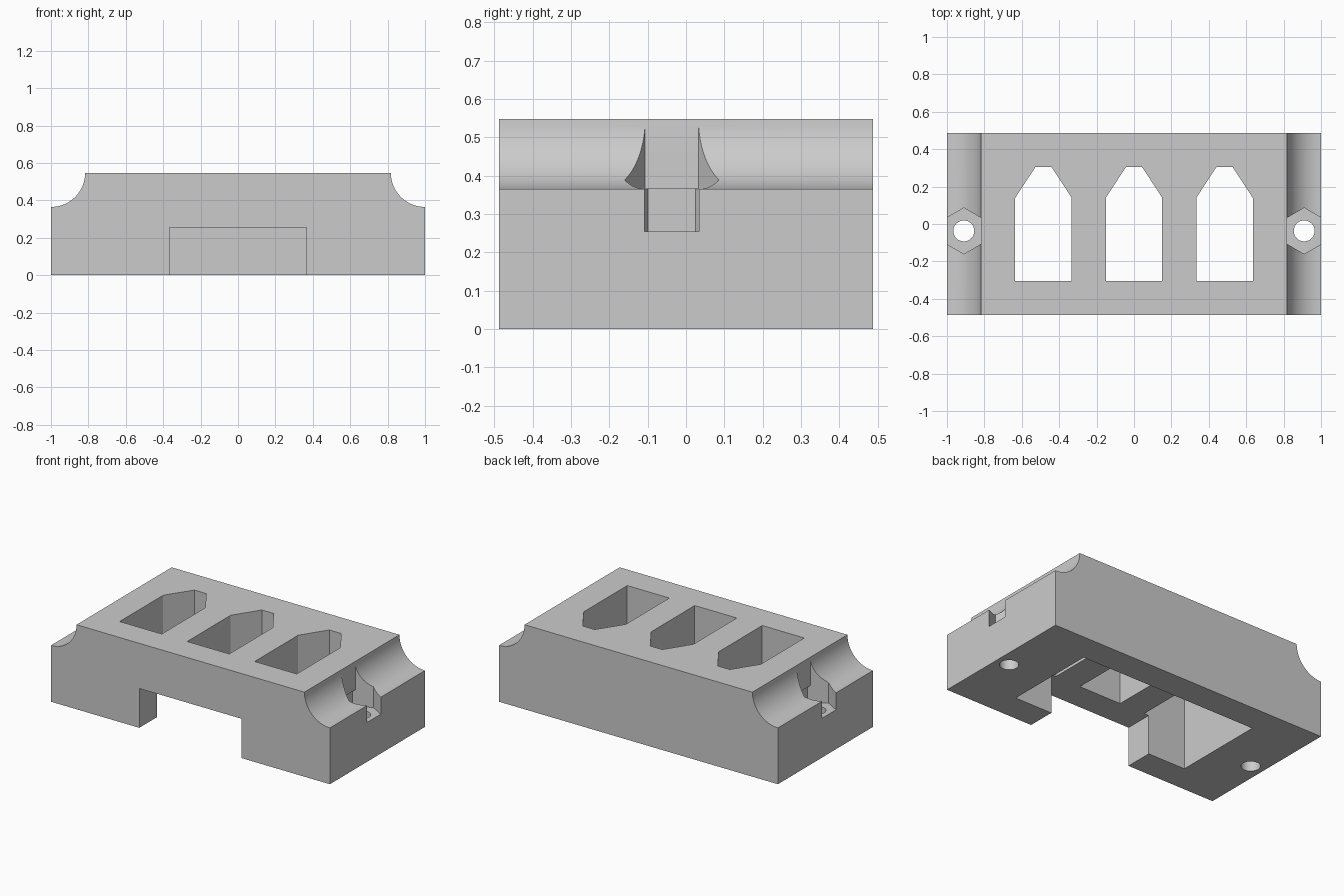
import bpy
import bmesh
import math

cube = bpy.data.objects.get("Cube")
if cube:
    bpy.data.objects.remove(cube, do_unlink=True)

HALF_Y, TOP, SHOULDER = 0.487, 0.548, 0.365
RADIUS = TOP - SHOULDER
CEILING = 0.255
PITCH, WIN = 0.484, 0.151
CAV_X, CAV_Y = PITCH + WIN, 0.305
BOLT_X, BOLT_Y, HEX = 0.91, -0.037, 0.123

grey = bpy.data.materials.new("light_grey")
grey.use_nodes = True
grey.diffuse_color = (0.6, 0.6, 0.6, 1)
grey.node_tree.nodes["Principled BSDF"].inputs["Base Color"].default_value = (0.6, 0.6, 0.6, 1)


def prism(name, points, low, high, upright=False):
    """Extrude an outline along z, or along y when upright."""
    bm = bmesh.new()
    place = (lambda a, b, h: (a, h, b)) if upright else (lambda a, b, h: (a, b, h))
    face = bm.faces.new([bm.verts.new(place(a, b, low)) for a, b in points])
    grown = bmesh.ops.extrude_face_region(bm, geom=[face])["geom"]
    shift = place(0, 0, high - low)
    bmesh.ops.translate(bm, vec=shift, verts=[v for v in grown if isinstance(v, bmesh.types.BMVert)])
    bmesh.ops.recalc_face_normals(bm, faces=bm.faces)
    mesh = bpy.data.meshes.new(name)
    bm.to_mesh(mesh)
    bm.free()
    mesh.materials.append(grey)
    obj = bpy.data.objects.new(name, mesh)
    bpy.context.collection.objects.link(obj)
    return obj


def box(x0, x1, y0, y1):
    return [(x0, y0), (x1, y0), (x1, y1), (x0, y1)]


# Body with a concave quarter-round along each upper end
arc = [(1 + RADIUS * math.cos(a), TOP + RADIUS * math.sin(a))
       for a in (math.radians(270 - 90 * i / 20) for i in range(21))]
outline = [(-1, 0), (1, 0)] + arc + [(-x, z) for x, z in reversed(arc)]
body = prism("holder_body", outline, -HALF_Y, HALF_Y, upright=True)
bpy.context.view_layer.objects.active = body
body.select_set(True)


def cut(points, low, high):
    cutter = prism("cutter", points, low, high)
    cutter.hide_render = True
    mod = body.modifiers.new("cut", "BOOLEAN")
    mod.operation = "DIFFERENCE"
    mod.solver = "EXACT"
    mod.object = cutter
    bpy.ops.object.modifier_apply(modifier=mod.name)
    bpy.data.objects.remove(cutter, do_unlink=True)


# Three pointed windows
for cx in (-PITCH, 0, PITCH):
    cut([(cx - WIN, -CAV_Y), (cx + WIN, -CAV_Y), (cx + WIN, 0.14),
         (cx + 0.043, CAV_Y), (cx - 0.043, CAV_Y), (cx - WIN, 0.14)], -0.1, 0.7)

# Underside cavity and its opening through the front wall
opening = 0.367
cut([(-CAV_X, -CAV_Y), (-opening, -CAV_Y), (-opening, -0.6), (opening, -0.6),
     (opening, -CAV_Y), (CAV_X, -CAV_Y), (CAV_X, CAV_Y), (-CAV_X, CAV_Y)], -0.1, CEILING)

# Hexagonal nut pockets and bolt holes at both ends
flat = HEX * math.cos(math.radians(30))
inner = 0.092
side = HEX - inner * math.tan(math.radians(30))
for s in (-1, 1):
    def at(points):
        return [(s * (BOLT_X + x), BOLT_Y + y) for x, y in points]

    outer = [(0, -HEX), (flat, -HEX / 2), (flat, HEX / 2), (0, HEX)]
    cut(at(outer + [(-inner, side), (-inner, -side)]), SHOULDER, 0.7)
    cut(at(outer + [(-flat, HEX / 2), (-flat, -HEX / 2)]), CEILING, SHOULDER)
    ring = [(0.056 * math.cos(math.tau * i / 32), 0.056 * math.sin(math.tau * i / 32)) for i in range(32)]
    cut(at(ring), -0.1, 0.4)

bpy.ops.object.shade_smooth_by_angle(angle=math.radians(25))
